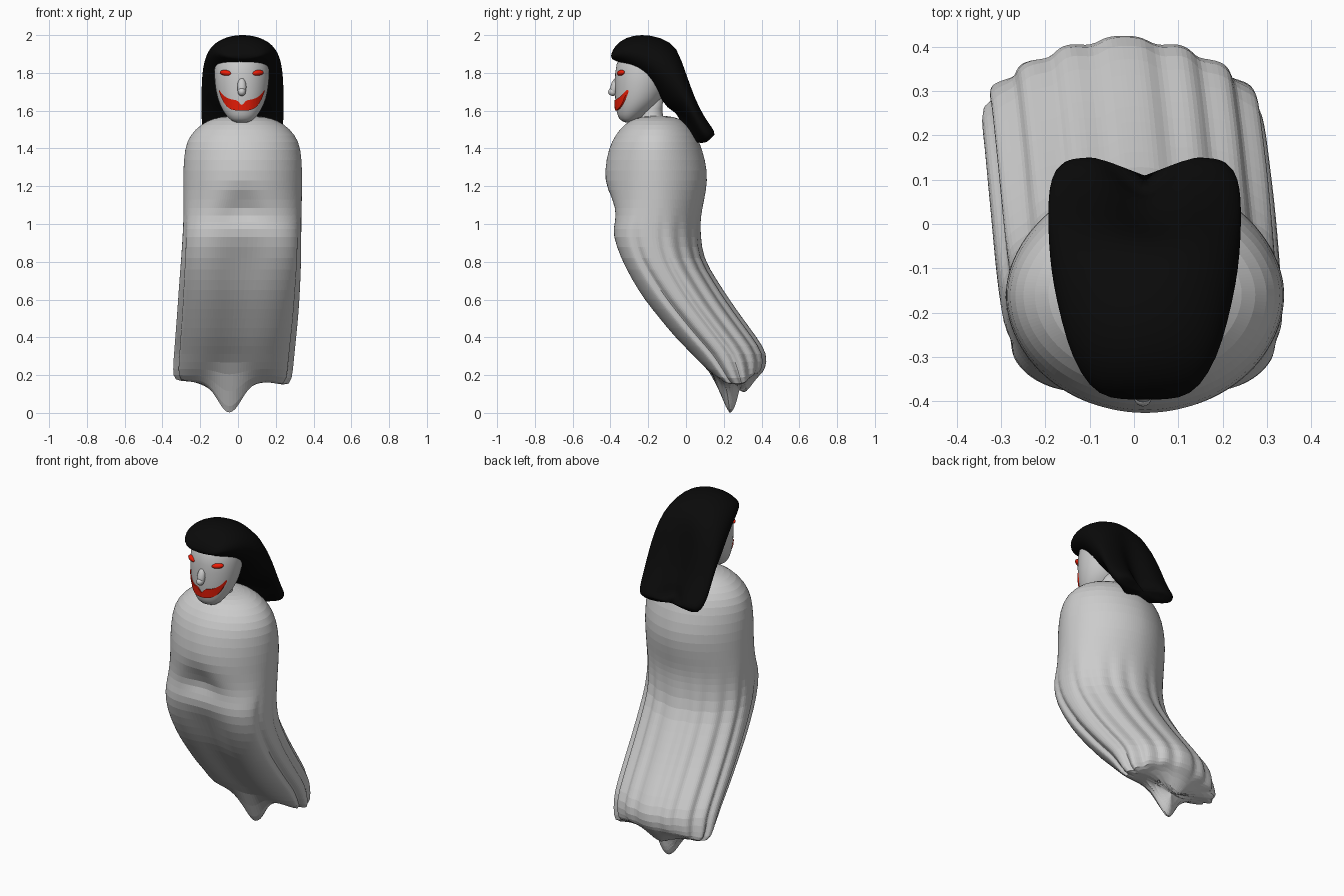
import bpy, bmesh, math
from mathutils import Vector
from mathutils.bvhtree import BVHTree

if "Cube" in bpy.data.objects:
    bpy.data.objects.remove(bpy.data.objects["Cube"])


def colour(name, rgb):
    m = bpy.data.materials.new(name)
    m.diffuse_color = (*rgb, 1)
    m.use_nodes = True
    m.node_tree.nodes["Principled BSDF"].inputs["Base Color"].default_value = m.diffuse_color
    return m


def make(name, verts, faces, mat=None, smooth=True, levels=0):
    me = bpy.data.meshes.new(name)
    me.from_pydata([tuple(v) for v in verts], [], faces)
    bm = bmesh.new()
    bm.from_mesh(me)
    bmesh.ops.recalc_face_normals(bm, faces=bm.faces)
    bm.to_mesh(me)
    bm.free()
    me.polygons.foreach_set("use_smooth", [smooth] * len(me.polygons))
    if mat:
        me.materials.append(mat)
    ob = bpy.data.objects.new(name, me)
    bpy.context.collection.objects.link(ob)
    if levels:
        mod = ob.modifiers.new("Subdivision", 'SUBSURF')
        mod.levels = mod.render_levels = levels
    return ob


def loft(name, rings, **kw):
    """Skin a stack of equal rings and cap both ends."""
    n = len(rings[0])
    verts = [v for r in rings for v in r]
    faces = [(i * n + j, i * n + (j + 1) % n, (i + 1) * n + (j + 1) % n, (i + 1) * n + j)
             for i in range(len(rings) - 1) for j in range(n)]
    for end, ring in ((0, rings[0]), (len(rings) - 1, rings[-1])):
        c = len(verts)
        verts.append(sum(ring, Vector()) / n)
        faces += [(end * n + j, end * n + (j + 1) % n, c) for j in range(n)]
    return make(name, verts, faces, **kw), verts, faces


def power(v, n):
    return math.copysign(abs(v) ** (2 / n), v)


def bump(v, w):
    return math.exp(-(v / w) ** 2)


BLACK = colour("black", (0.003, 0.003, 0.003))
RED = colour("red", (0.85, 0.012, 0.002))

# Draped body: z, front y, back y, half width, front squareness, centre x, fold depth
BODY = [
    (1.572, -.20, -.10, .08, 2.0, .025, 0),
    (1.562, -.27, -.04, .15, 2.0, .025, 0),
    (1.53, -.325, .01, .22, 2.0, .025, 0),
    (1.47, -.375, .055, .28, 2.0, .025, 0),
    (1.40, -.41, .085, .308, 1.95, .025, 0),
    (1.28, -.432, .115, .315, 1.95, .025, 0),
    (1.18, -.425, .108, .314, 2.0, .025, 0),
    (1.08, -.395, .085, .313, 2.4, .024, 0),
    (1.01, -.385, .076, .313, 3.0, .023, .01),
    (0.94, -.398, .078, .315, 3.3, .021, .03),
    (0.82, -.365, .09, .319, 3.2, .017, .06),
    (0.70, -.305, .165, .322, 2.9, .010, .07),
    (0.60, -.245, .23, .323, 2.7, .004, .08),
    (0.50, -.165, .30, .323, 2.6, -.003, .08),
    (0.40, -.085, .375, .322, 2.5, -.012, .08),
    (0.31, .005, .434, .321, 2.4, -.020, .08),
    (0.23, .085, .42, .32, 2.4, -.027, .08),
]
CREASES = [(72, 5), (98, 6), (122, 6), (144, 5), (164, 5)]
SIDES = 80


def body_ring(row):
    z, yf, yb, hw, front_sq, cx, fold = row
    ring = []
    for j in range(SIDES):
        t = 2 * math.pi * j / SIDES
        deg = math.degrees(t if t <= math.pi else 2 * math.pi - t)
        s = 1 - fold * sum(bump(deg - c, w) for c, w in CREASES)
        sq = front_sq if math.cos(t) > 0 else 1.87
        x = hw * s * power(math.sin(t), sq)
        y = (yf + yb) / 2 - (yb - yf) / 2 * s * power(math.cos(t), sq)
        if math.cos(t) > 0:
            # hollow under the chest, then a sunken panel between the side folds
            y += .05 * bump(z - 1.08, .06) * bump(x, .11)
            y += .05 * bump(x, .13) * min(1, max(0, (.97 - z) / .14))
        ring.append(Vector((cx + x, y, z)))
    return ring


def hem_z(x, y):
    tip = bump(x + .045, .085) * min(1, max(.1, 1 - (y - .24) / .16))
    return .165 - .03 * bump(x - .27, .07) - .18 * tip + .06 * max(0, y - .3) / .1


body = [body_ring(r) for r in BODY]
# Scalloped hem with a hanging middle point, closed underneath
hem = body_ring((.16, .175, .395, .312, 2.4, -.03, .09))
for k in (1, .75, .35):
    ring = []
    for v in hem:
        x, y = -.03 + (v.x + .03) * k, .28 + (v.y - .28) * k
        ring.append(Vector((x, y, hem_z(x, y) + .03 * (1 - k))))
    body.append(ring)
loft("draped_body", body, smooth=False, levels=1)


def ellipse_ring(cx, z, yf, yb, hw, n=32):
    return [Vector((cx + hw * math.sin(a), (yf + yb) / 2 - (yb - yf) / 2 * math.cos(a), z))
            for a in (2 * math.pi * j / n for j in range(n))]


# Head and neck: z, front y, back y, half width
HEAD = [(1.537, -.325, -.28, .035), (1.555, -.357, -.25, .068), (1.60, -.37, -.19, .102),
        (1.66, -.376, -.12, .130), (1.75, -.378, -.09, .146), (1.85, -.375, -.06, .148),
        (1.92, -.33, -.08, .12), (1.95, -.28, -.14, .06)]
head, hv, hf = loft("head", [ellipse_ring(.02, *r) for r in HEAD], levels=1)
loft("neck", [ellipse_ring(.02, z, -.18 - r, -.18 + r, r)
              for z, r in ((1.52, .08), (1.57, .058), (1.61, .055), (1.68, .06))])
tree = BVHTree.FromPolygons(hv, hf)


def face_y(x, z):
    hit = tree.ray_cast(Vector((x, -2, z)), Vector((0, 1, 0)))[0]
    return hit.y if hit else -.25


def ball(name, loc, scale, rot=(0, 0, 0), mat=None):
    bpy.ops.mesh.primitive_uv_sphere_add(segments=20, ring_count=12, location=loc, rotation=rot)
    ob = bpy.context.object
    ob.name = name
    ob.scale = scale
    bpy.ops.object.shade_smooth()
    if mat:
        ob.data.materials.append(mat)


# Nose and eyes
ball("nose", (.02, -.378, 1.725), (.024, .022, .05), (-.25, 0, 0))
ball("nose_tip", (.02, -.388, 1.70), (.021, .024, .022))
for side, name in ((-1, "left_eye"), (1, "right_eye")):
    x = .02 + side * .085
    ball(name, (x, face_y(x, 1.80) + .004, 1.80), (.034, .016, .015),
         (0, -side * .12, side * .45), RED)

# Grinning mouth laid on the face
mv, mf, N = [], [], 32
for i in range(N + 1):
    s = -1 + 2 * i / N
    x = .02 + .12 * s
    lo = 1.60 + .015 * s * s + .085 * s ** 4
    hi = lo + .010 + .045 * (1 - s ** 4) - .025 * bump(s, .14)
    for z, d in ((lo, .006), (lo, -.006), (hi, -.006), (hi, .006)):
        mv.append((x, face_y(x, z) + d, z))
for i in range(N):
    mf += [(4 * i + k, 4 * i + (k + 1) % 4, 4 * i + 4 + (k + 1) % 4, 4 * i + 4 + k) for k in range(4)]
mf += [(0, 1, 2, 3), (4 * N + 3, 4 * N + 2, 4 * N + 1, 4 * N)]
make("mouth", mv, mf, RED, smooth=False)

# Hair swept from fringe to tips: top y z, bottom y z, half width
HAIR = [
    (-.398, 1.895, -.392, 1.872, .08), (-.378, 1.945, -.36, 1.86, .125),
    (-.32, 1.988, -.28, 1.815, .165), (-.24, 2.006, -.20, 1.76, .188),
    (-.13, 1.99, -.14, 1.68, .207), (-.04, 1.935, -.10, 1.61, .215),
    (.01, 1.80, -.03, 1.59, .218), (.055, 1.67, .02, 1.53, .218),
    (.11, 1.57, .05, 1.465, .216), (.155, 1.515, .08, 1.43, .205),
    (.178, 1.48, .10, 1.415, .18),
]
hair = []
for i, (ty, tz, by, bz, hw) in enumerate(HAIR):
    ring = []
    pull = max(0, i - 5) / 5
    sq = 2.0 if i < 6 else 2.2
    for j in range(48):
        a = 2 * math.pi * j / 48
        x = hw * power(math.cos(a), sq)
        f = .5 + .5 * power(math.sin(a), sq)
        p = pull * bump(x, .08)
        ring.append(Vector((.024 + x, by + (ty - by) * f - .12 * p, bz + (tz - bz) * f + .02 * p)))
    hair.append(ring)
loft("hair", hair, mat=BLACK, levels=1)
